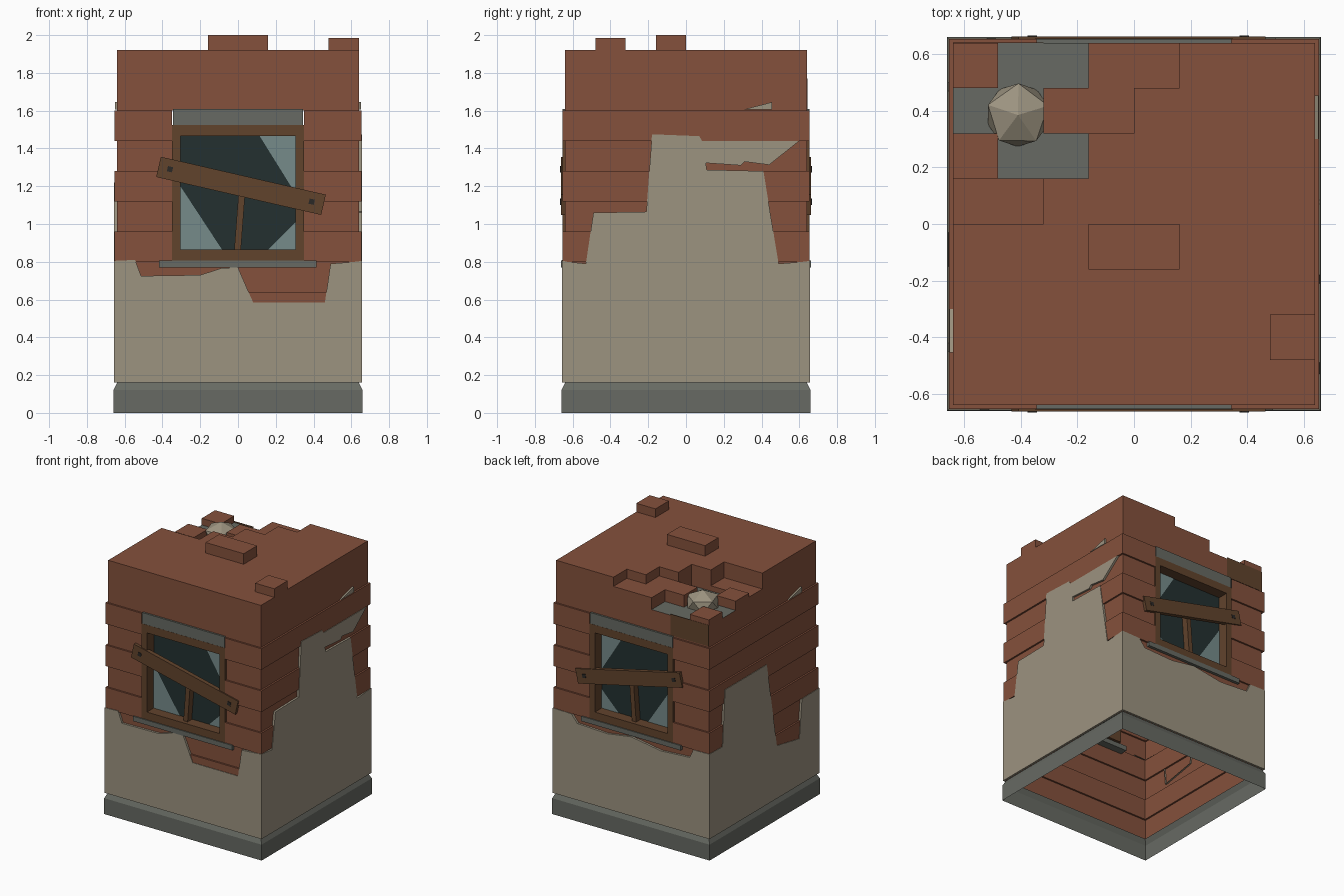
import bpy, bmesh, math
from mathutils import Matrix, Vector

if "Cube" in bpy.data.objects:
    bpy.data.objects.remove(bpy.data.objects["Cube"])


def srgb(r, g, b):
    f = lambda c: c / 12.92 if c <= 0.04045 else ((c + 0.055) / 1.055) ** 2.4
    return (f(r / 255), f(g / 255), f(b / 255), 1)


def material(name, *rgb):
    m = bpy.data.materials.new(name)
    m.diffuse_color = srgb(*rgb)
    m.use_nodes = True
    m.node_tree.nodes["Principled BSDF"].inputs["Base Color"].default_value = m.diffuse_color
    return m


BRICK = material("brick red", 133, 81, 60)
PLASTER = material("plaster beige", 156, 147, 128)
STONE = material("stone grey", 103, 106, 99)
WOOD = material("wood brown", 97, 67, 44)
DARK = material("dark pane", 35, 48, 48)
GLASS = material("pale glass", 118, 139, 138)
IRON = material("nail iron", 42, 40, 38)


def finish(name, bm, mats, mirror=False, recalc=True):
    if recalc:
        bmesh.ops.recalc_face_normals(bm, faces=bm.faces)
    me = bpy.data.meshes.new(name)
    bm.to_mesh(me)
    bm.free()
    for m in mats:
        me.materials.append(m)
    ob = bpy.data.objects.new(name, me)
    bpy.context.collection.objects.link(ob)
    if mirror:  # copy to the back wall
        mod = ob.modifiers.new("mirror", 'MIRROR')
        mod.use_axis = (False, True, False)
    return ob


def add_box(bm, x0, x1, y0, y1, z0, z1, tilt=0):
    c = Vector(((x0 + x1) / 2, (y0 + y1) / 2, (z0 + z1) / 2))
    mat = (Matrix.Translation(c) @ Matrix.Rotation(tilt, 4, 'Y')
           @ Matrix.Diagonal((x1 - x0, y1 - y0, z1 - z0, 1)))
    bmesh.ops.create_cube(bm, size=1, matrix=mat)


def boxes(name, mat, *specs, mirror=True):
    bm = bmesh.new()
    for s in specs:
        add_box(bm, *s)
    return finish(name, bm, [mat], mirror)


def ring_shell(name, mat, profile, split=0.35, hole=None):
    """Sweep (half width, z) points round a square; leave window holes front and back."""
    bm = bmesh.new()
    rings = []
    for h, z in profile:
        pts = [(-h, -h), (-split, -h), (split, -h), (h, -h),
               (h, h), (split, h), (-split, h), (-h, h)]
        rings.append([bm.verts.new((x, y, z)) for x, y in pts])
    for a, b in zip(rings, rings[1:]):
        for k in range(8):
            zm = (a[0].co.z + b[0].co.z) / 2
            if hole and k in (1, 5) and hole[0] < zm < hole[1]:
                continue
            n = (k + 1) % 8
            bm.faces.new((a[k], a[n], b[n], b[k]))
    return finish(name, bm, [mat])


def plaster(name, angle, pts, front=0.657, back=0.641, mat=PLASTER):
    """Outline (u, z) seen face-on, placed on the wall turned by angle."""
    bm = bmesh.new()
    rot = Matrix.Rotation(math.radians(angle), 3, 'Z')
    f = [bm.verts.new(rot @ Vector((u, -front, z))) for u, z in pts]
    b = [bm.verts.new(rot @ Vector((u, -back, z))) for u, z in pts]
    bm.faces.new(f)
    for k in range(len(pts)):
        n = (k + 1) % len(pts)
        bm.faces.new((f[k], b[k], b[n], f[n]))
    return finish(name, bm, [mat])


# Plinth with chamfered top
ring_shell("plinth", STONE, [(0.66, 0), (0.66, 0.12), (0.64, 0.16)])

# Brick courses, every second one standing proud
courses = []
for i in range(1, 10):
    h = 0.653 if i % 2 else 0.64
    courses += [(h, i * 0.16), (h, (i + 1) * 0.16)]
courses.append((0.64, 1.6))
ring_shell("brick_courses", BRICK, courses, hole=(0.801, 1.599))

# Roof of single bricks, some raised, some broken away down to a stone bed
S, FLOOR = 0.16, 1.76
heights = {(3, 3): 2.0, (4, 3): 2.0, (7, 1): 1.985,
           (0, 7): 1.81, (3, 7): 1.85, (4, 7): 1.85, (2, 6): 1.85, (3, 6): 1.85,
           (0, 5): 1.83, (0, 4): 1.80, (1, 4): 1.80}
for cell in [(1, 7), (2, 7), (0, 6), (1, 6), (1, 5), (2, 5)]:
    heights[cell] = FLOOR


def height(i, j):
    return heights.get((i, j), 1.92) if 0 <= i < 8 and 0 <= j < 8 else 1.6


bm = bmesh.new()
for i in range(8):
    for j in range(8):
        x0, y0, z = -0.64 + i * S, -0.64 + j * S, height(i, j)
        c = [(x0, y0), (x0 + S, y0), (x0 + S, y0 + S), (x0, y0 + S)]
        top = bm.faces.new([bm.verts.new((x, y, z)) for x, y in c])
        top.material_index = 1 if z == FLOOR else 0
        for k, (di, dj) in enumerate([(0, -1), (1, 0), (0, 1), (-1, 0)]):
            low = height(i + di, j + dj)
            if low < z:
                (ax, ay), (bx, by) = c[k], c[(k + 1) % 4]
                bm.faces.new([bm.verts.new(p) for p in
                              ((ax, ay, low), (bx, by, low), (bx, by, z), (ax, ay, z))])
finish("brick_roof", bm, [BRICK, STONE], recalc=False)

# Rubble lump lying in the broken corner
bm = bmesh.new()
bmesh.ops.create_icosphere(bm, subdivisions=1, radius=1, matrix=Matrix.Translation(
    (-0.41, 0.385, 1.79)) @ Matrix.Rotation(0.3, 4, 'Z') @ Matrix.Diagonal((0.125, 0.125, 0.09, 1)))
finish("rubble", bm, [PLASTER])

# Dark patch under the broken corner at the back
plaster("dark_patch", 180, [(0.32, 1.61), (0.64, 1.61), (0.64, 1.77), (0.32, 1.77)],
        0.642, 0.639, WOOD)

# Plaster remains on the four walls
W = 0.657
base = [(-W, 0.16), (W, 0.16), (W, 0.803)]
plaster("plaster_front", 0, base + [
    (0.49, 0.79), (0.46, 0.585), (0.08, 0.585), (0, 0.77), (-0.085, 0.767),
    (-0.2, 0.73), (-0.513, 0.725), (-0.545, 0.81), (-W, 0.805)])
plaster("plaster_right", 90, base + [
    (0.49, 0.79), (0.41, 1.28), (0.11, 1.287), (0.105, 1.323), (0.29, 1.31),
    (0.31, 1.33), (0.44, 1.313), (0.6, 1.44), (0.085, 1.44), (0.07, 1.465),
    (-0.18, 1.475), (-0.21, 1.065), (-0.49, 1.06), (-0.53, 0.79), (-W, 0.803)])
plaster("plaster_back", 180, base + [
    (0.52, 0.8), (0.49, 0.735), (0.25, 0.72), (0.0, 0.76), (-0.2, 0.73),
    (-0.45, 0.74), (-0.5, 0.8), (-W, 0.803)])
plaster("plaster_left", -90, base + [
    (0.45, 0.8), (0.42, 0.51), (0.15, 0.56), (0.03, 1.22), (-0.47, 1.22),
    (-0.5, 0.8), (-W, 0.803)])
for side, angle in (("right", 90), ("left", -90)):
    plaster("plaster_chip_" + side, angle, [(0.3, 1.605), (0.455, 1.605), (0.455, 1.645)], 0.652, 0.639)

# Window: frame, lintel and sill, mirrored to the back
boxes("window_frame", WOOD,
      (-0.35, -0.305, -0.655, -0.56, 0.805, 1.525),
      (0.305, 0.35, -0.655, -0.56, 0.805, 1.525),
      (-0.305, 0.305, -0.655, -0.56, 1.465, 1.525),
      (-0.305, 0.305, -0.655, -0.56, 0.805, 0.865))
boxes("window_lintel", STONE, (-0.345, 0.345, -0.654, -0.56, 1.525, 1.608))
boxes("window_sill", STONE, (-0.418, 0.415, -0.662, -0.58, 0.77, 0.807))

# Dark pane with the remaining glass shards
boxes("dark_pane", DARK, (-0.31, 0.31, -0.572, -0.565, 0.86, 1.47))
bm = bmesh.new()
for tri in ([(0.115, 1.465), (0.305, 1.16), (0.305, 1.465)],
            [(-0.305, 1.2), (-0.305, 0.865), (-0.085, 0.865)],
            [(0.16, 0.865), (0.305, 0.865), (0.305, 1.01)]):
    bm.faces.new([bm.verts.new((x, -0.575, z)) for x, z in tri])
for f in bm.faces:
    if f.normal.dot((0, -1, 0)) < 0:
        f.normal_flip()
finish("glass_shards", bm, [GLASS], True, recalc=False)

# Broken mullion and the nailed plank
boxes("broken_mullion", WOOD, (-0.008, 0.027, -0.625, -0.575, 0.86, 1.18, 0.075))
tilt = math.atan2(0.2, 0.87)
boxes("plank", WOOD, (-0.432, 0.464, -0.663, -0.63, 1.147, 1.257, tilt))
boxes("plank_nails", IRON, *[(x - 0.014, x + 0.014, -0.666, -0.655, z - 0.014, z + 0.014, tilt)
                             for x, z in ((-0.36, 1.29), (0.39, 1.118))])
